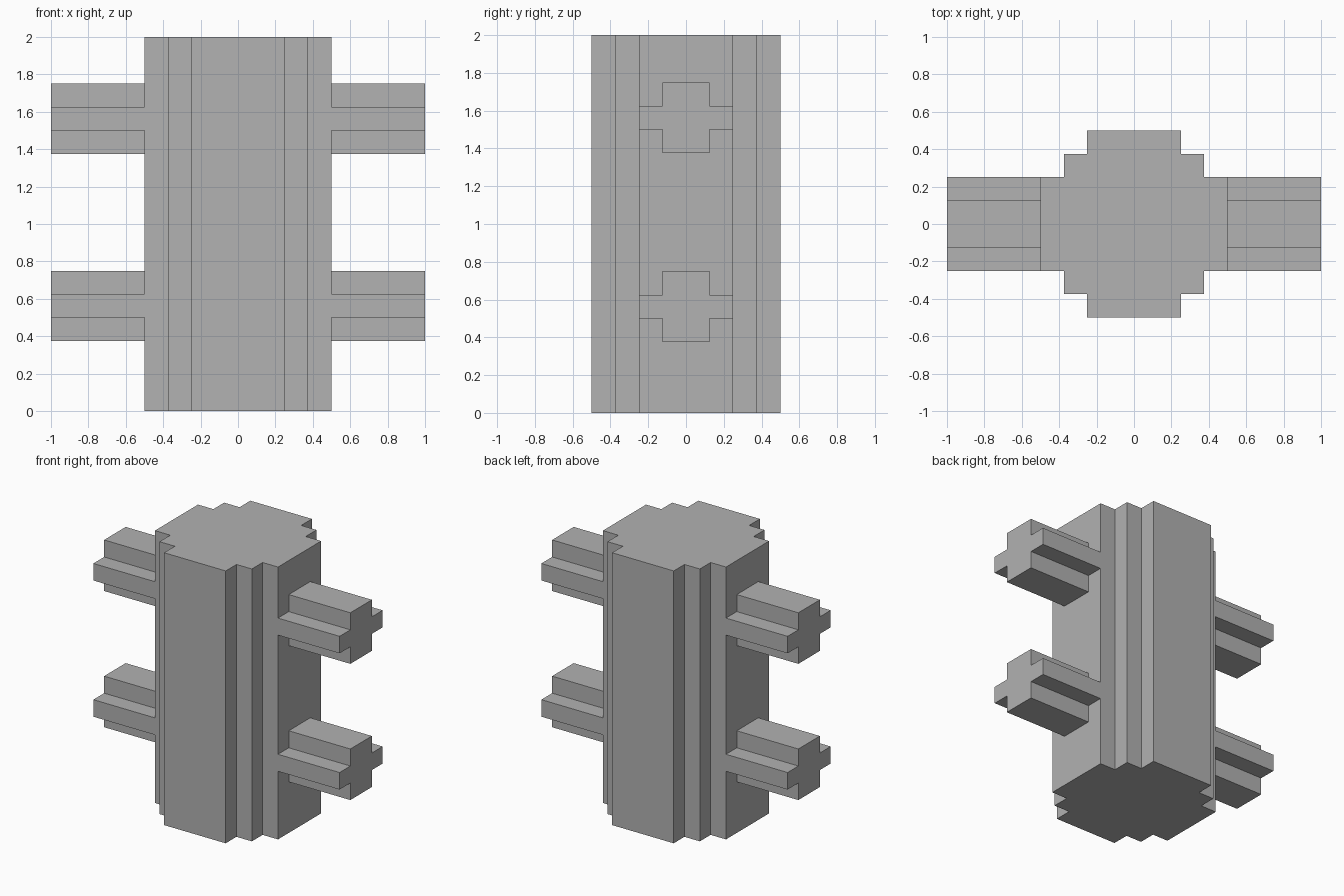
import bpy
import bmesh
from mathutils import Vector

default_cube = bpy.data.objects.get("Cube")
if default_cube:
    bpy.data.objects.remove(default_cube, do_unlink=True)

# One plain grey for everything
grey = bpy.data.materials.new("plain grey")
grey.use_nodes = True
colour = (0.445, 0.445, 0.445, 1)
grey.diffuse_color = colour
grey.node_tree.nodes["Principled BSDF"].inputs["Base Color"].default_value = colour


def stepped_outline(corner):
    """Mirror the stepped points of one quarter into a closed outline."""
    half = corner + [(-x, y) for x, y in reversed(corner)]
    return half + [(-x, -y) for x, y in half]


def prism(name, points, direction):
    """Extrude a flat outline of 3D points into a closed solid."""
    bm = bmesh.new()
    base = bm.faces.new([bm.verts.new(p) for p in points])
    result = bmesh.ops.extrude_face_region(bm, geom=[base], use_keep_orig=True)
    moved = [g for g in result["geom"] if isinstance(g, bmesh.types.BMVert)]
    bmesh.ops.translate(bm, vec=Vector(direction), verts=moved)
    bmesh.ops.recalc_face_normals(bm, faces=bm.faces)
    mesh = bpy.data.meshes.new(name)
    bm.to_mesh(mesh)
    bm.free()
    mesh.materials.append(grey)
    obj = bpy.data.objects.new(name, mesh)
    bpy.context.collection.objects.link(obj)
    return obj


# Upright column with stepped corners
column = stepped_outline([(0.5, 0.25), (0.375, 0.25), (0.375, 0.375),
                          (0.25, 0.375), (0.25, 0.5)])
prism("column", [(x, y, 0) for x, y in column], (0, 0, 2))

# Four cross-shaped arms, two on each side
cross = stepped_outline([(0.25, 0.0625), (0.125, 0.0625), (0.125, 0.1875)])
for side, sign in (("left", 1), ("right", -1)):
    for level, height in (("lower", 0.5625), ("upper", 1.5625)):
        prism(f"{level}_{side}_arm",
              [(sign * 0.5, y, height + z) for y, z in cross],
              (sign * 0.5, 0, 0))
